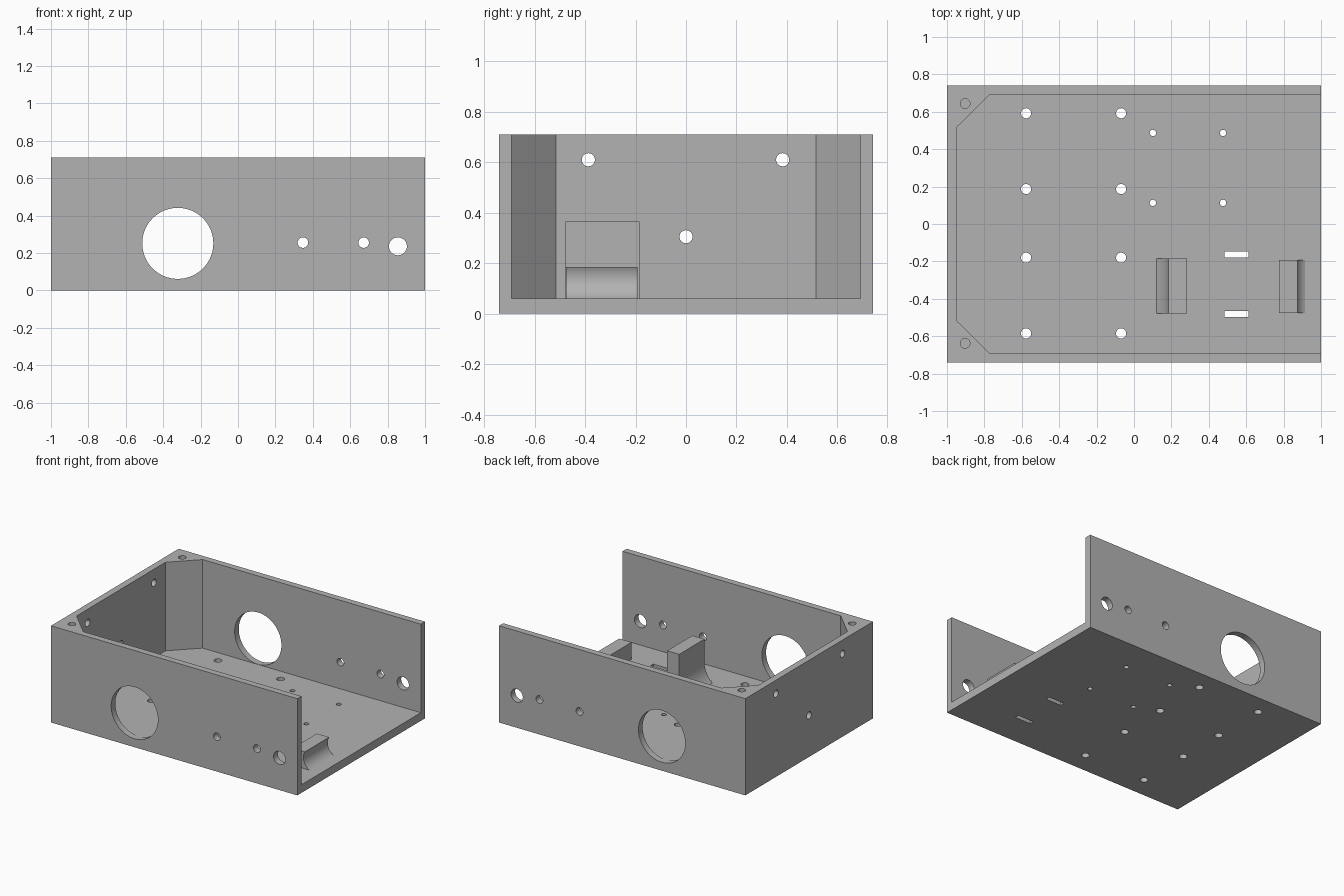
import bpy, bmesh, math
from mathutils import Matrix

if "Cube" in bpy.data.objects:
    bpy.data.objects.remove(bpy.data.objects["Cube"])

W, D, H = 1.0, 0.74, 0.71      # half length, half depth, height
FLOOR = 0.06

grey = bpy.data.materials.new("plain grey")
grey.diffuse_color = (0.45, 0.45, 0.45, 1)
grey.use_nodes = True
grey.node_tree.nodes["Principled BSDF"].inputs["Base Color"].default_value = grey.diffuse_color


def finish(name, bm, material=True):
    bmesh.ops.recalc_face_normals(bm, faces=bm.faces)
    me = bpy.data.meshes.new(name)
    bm.to_mesh(me)
    bm.free()
    ob = bpy.data.objects.new(name, me)
    bpy.context.collection.objects.link(ob)
    if material:
        me.materials.append(grey)
    return ob


def prism(bm, points, offset):
    """Extrude a closed outline of 3D points along an offset."""
    face = bm.faces.new([bm.verts.new(p) for p in points])
    geo = bmesh.ops.extrude_face_region(bm, geom=[face])["geom"]
    verts = [g for g in geo if isinstance(g, bmesh.types.BMVert)]
    bmesh.ops.translate(bm, verts=verts, vec=offset)


def rod(bm, centre, radius, length, axis="Z", sides=32):
    rot = {"X": Matrix.Rotation(math.pi / 2, 4, "Y"),
           "Y": Matrix.Rotation(math.pi / 2, 4, "X"),
           "Z": Matrix.Identity(4)}[axis]
    bmesh.ops.create_cone(bm, cap_ends=True, segments=sides, radius1=radius,
                          radius2=radius, depth=length,
                          matrix=Matrix.Translation(centre) @ rot)


def box(bm, centre, size):
    bmesh.ops.create_cube(bm, size=1, matrix=Matrix.Translation(centre)
                          @ Matrix.Diagonal((*size, 1)))


def cut(ob, cutter):
    mod = ob.modifiers.new("cut", "BOOLEAN")
    mod.operation, mod.solver, mod.object = "DIFFERENCE", "EXACT", cutter
    bpy.context.view_layer.objects.active = ob
    bpy.ops.object.modifier_apply(modifier=mod.name)
    bpy.data.objects.remove(cutter)


def smooth(ob):
    bpy.ops.object.select_all(action="DESELECT")
    ob.select_set(True)
    bpy.context.view_layer.objects.active = ob
    bpy.ops.object.shade_smooth_by_angle(angle=math.radians(30))


# Enclosure block
bm = bmesh.new()
box(bm, (0, 0, H / 2), (2 * W, 2 * D, H))
case = finish("enclosure", bm)

# Open-ended cavity with chamfered corner posts
bm = bmesh.new()
outline = [(1.2, -0.692), (1.2, 0.692), (-0.772, 0.692),
           (-0.95, 0.515), (-0.95, -0.515), (-0.772, -0.692)]
prism(bm, [(x, y, FLOOR) for x, y in outline], (0, 0, 1))
cut(case, finish("cavity_cutter", bm, False))

# All drilled holes
bm = bmesh.new()
rod(bm, (-0.322, 0, 0.252), 0.19, 2, "Y", 64)            # large side openings
for x, z, r in [(0.347, 0.256, 0.028), (0.672, 0.256, 0.028), (0.855, 0.236, 0.048)]:
    rod(bm, (x, 0, z), r, 2, "Y")                        # side wall holes
for y, z in [(-0.387, 0.61), (0.383, 0.61), (0, 0.305)]:
    rod(bm, (-1, y, z), 0.026, 0.3, "X")                 # end wall holes
for x in (-0.577, -0.069):
    for y in (0.592, 0.187, -0.18, -0.585):
        rod(bm, (x, y, 0), 0.027, 0.3)                   # board mounts
for x in (0.101, 0.476):
    for y in (0.487, 0.113):
        rod(bm, (x, y, 0), 0.017, 0.3)                   # small mounts
for y in (-0.164, -0.481):
    box(bm, (0.549, y, 0), (0.128, 0.032, 0.3))          # strap slots
for y in (-0.638, 0.644):
    rod(bm, (-0.903, y, H), 0.026, 0.6)                  # blind lid screw holes
cut(case, finish("hole_cutter", bm, False))
smooth(case)


def arc(cx, cz, r, a0, a1, n=14):
    return [(cx + r * math.cos(a0 + (a1 - a0) * i / n),
             cz + r * math.sin(a0 + (a1 - a0) * i / n)) for i in range(n + 1)]


def bracket(name, profile, y0, y1):
    bm = bmesh.new()
    prism(bm, [(x, y0, z) for x, z in profile], (0, y1 - y0, 0))
    smooth(finish(name, bm))


# Tall bracket: straight upper face flaring to the floor
r, zc = 0.183, 0.2
curve = arc(0.185 - r, zc, r, -math.asin((zc - FLOOR) / r), 0)
bracket("tall_bracket", [(0.283, 0.365), (0.283, FLOOR)] + curve + [(0.185, 0.365)],
        -0.478, -0.185)

# Low bracket: hollow concave outer face
cx, cz, r = 0.954, 0.1415, 0.09
a0 = math.atan2(0.185 - cz, 0.875 - cx)
a1 = math.atan2(FLOOR - cz, 0.915 - cx) + 2 * math.pi
bracket("low_bracket", [(0.775, FLOOR), (0.775, 0.185)] + arc(cx, cz, r, a0, a1),
        -0.475, -0.193)
